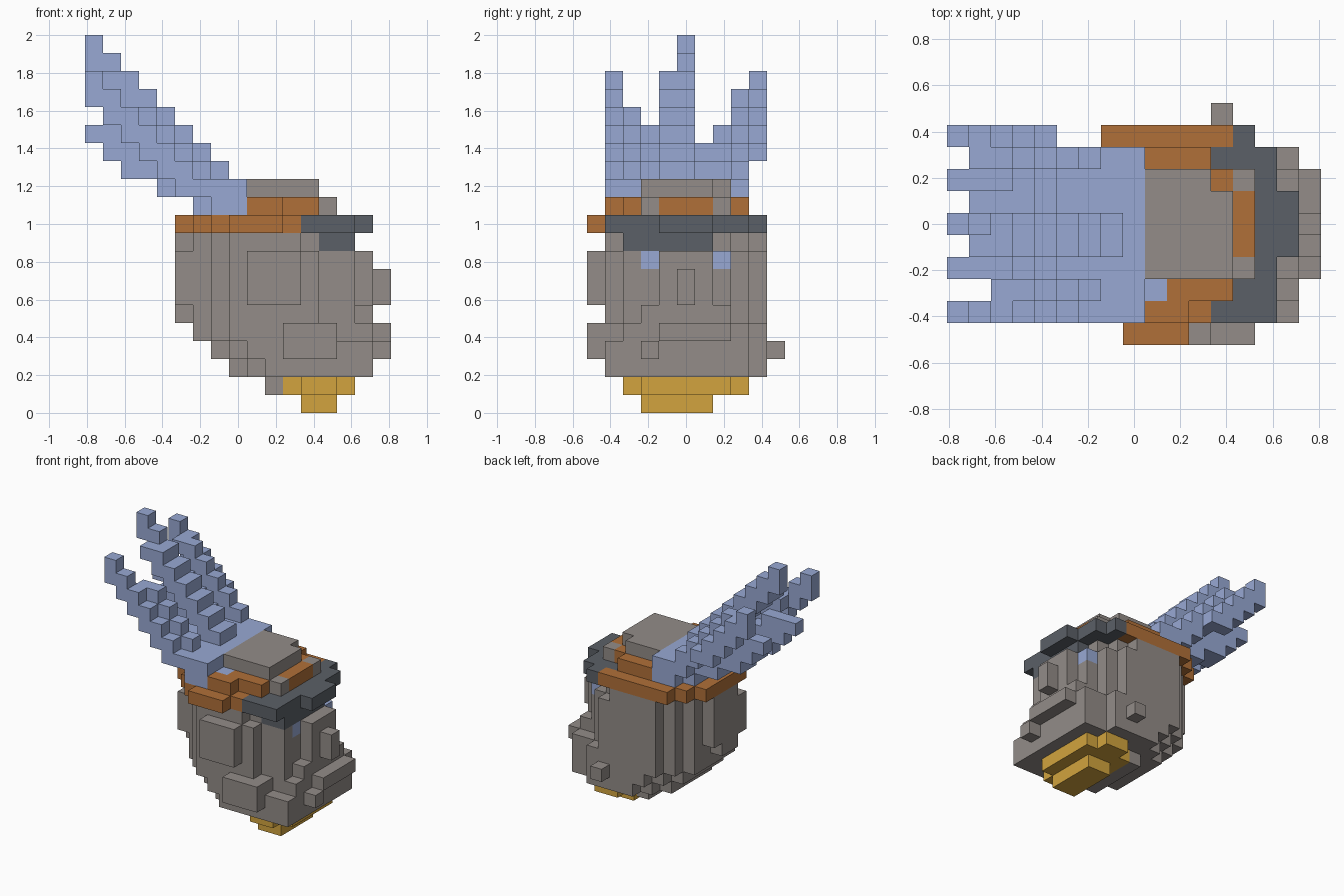
import bpy
import bmesh

cube = bpy.data.objects.get("Cube")
if cube:
    bpy.data.objects.remove(cube, do_unlink=True)

GRID_X, GRID_Y, GRID_Z = 17, 11, 21
UNIT = 2 / GRID_Z
cells = {}


def linear(hex_colour):
    values = [int(hex_colour[n:n + 2], 16) / 255 for n in (0, 2, 4)]
    return [((v + 0.055) / 1.055) ** 2.4 for v in values] + [1]


def material(name, hex_colour):
    mat = bpy.data.materials.new(name)
    mat.use_nodes = True
    mat.diffuse_color = linear(hex_colour)
    shader = next(n for n in mat.node_tree.nodes if n.type == "BSDF_PRINCIPLED")
    shader.inputs["Base Color"].default_value = linear(hex_colour)
    return mat


def block(part, xs, ys, zs, cut=0):
    """Fill a half-open range of grid cells, optionally clipping its corners."""
    for i in range(*xs):
        for j in range(*ys):
            edge = min(i - xs[0], xs[1] - 1 - i) + min(j - ys[0], ys[1] - 1 - j)
            if edge >= cut:
                for k in range(*zs):
                    cells[i, j, k] = part


def build(part, mat):
    """Turn the exposed sides of one part's cells into a mesh."""
    bm = bmesh.new()
    verts = {}

    def corner(p):
        if p not in verts:
            verts[p] = bm.verts.new(((p[0] - GRID_X / 2) * UNIT,
                                     (p[1] - GRID_Y / 2) * UNIT, p[2] * UNIT))
        return verts[p]

    for cell in [c for c, owner in cells.items() if owner == part]:
        for axis in range(3):
            u, v = (axis + 1) % 3, (axis + 2) % 3
            for side in (0, 1):
                neighbour = list(cell)
                neighbour[axis] += 2 * side - 1
                if tuple(neighbour) in cells:
                    continue
                ring = []
                for a, b in ((0, 0), (1, 0), (1, 1), (0, 1)):
                    p = list(cell)
                    p[axis] += side
                    p[u] += a
                    p[v] += b
                    ring.append(corner(tuple(p)))
                bm.faces.new(ring if side else ring[::-1])
    mesh = bpy.data.meshes.new(part)
    bm.to_mesh(mesh)
    bm.free()
    mesh.materials.append(mat)
    bpy.context.collection.objects.link(bpy.data.objects.new(part, mesh))


# Head: tapered rounded layers, widening upward and to the back
block("head", (10, 15), (3, 8), (1, 2))
for level, back in enumerate((8, 7, 6), start=2):
    block("head", (back, 16), (1, 10), (level, level + 1), 2)
block("head", (6, 15), (1, 10), (5, 9), 2)
block("head", (14, 15), (2, 3), (5, 9))
block("head", (6, 14), (1, 10), (9, 10), 2)

# Beard ledge, face front and nose
block("head", (14, 16), (1, 9), (2, 4))
block("head", (14, 16), (2, 9), (4, 5))
block("head", (16, 17), (3, 4), (3, 4))
block("head", (16, 17), (4, 8), (4, 5))
block("head", (15, 16), (3, 8), (5, 6))
block("head", (15, 16), (4, 7), (6, 9))
block("head", (16, 17), (5, 6), (6, 8))

# Raised plates on the sides and the back of the head
block("head", (9, 12), (0, 1), (6, 9))
block("head", (11, 14), (0, 1), (3, 5))
block("head", (12, 13), (10, 11), (3, 4))
block("head", (5, 6), (3, 7), (6, 9))
block("head", (5, 6), (4, 7), (9, 10))
block("head", (5, 6), (4, 6), (5, 6))

# Neck
block("neck", (12, 14), (3, 7), (0, 1))
block("neck", (11, 15), (2, 9), (1, 2), 1)

# Headband: wide ring, side clasp and upper ring
block("headband", (6, 14), (1, 10), (10, 11), 1)
block("headband", (5, 6), (3, 8), (10, 11))
block("headband", (8, 11), (0, 1), (10, 11))
block("headband", (9, 11), (1, 2), (11, 12))
block("headband", (9, 13), (2, 3), (11, 12))
block("headband", (9, 12), (8, 9), (11, 12))

# Crown
block("crown", (9, 14), (3, 8), (11, 12))
block("crown", (9, 13), (3, 8), (12, 13))
del cells[12, 7, 12]
block("headband", (13, 14), (4, 7), (11, 12))
block("headband", (12, 13), (7, 8), (11, 12))

# Visor with a lower brow
block("visor", (12, 15), (1, 2), (10, 11))
block("visor", (13, 15), (2, 8), (10, 11))
block("visor", (12, 15), (8, 9), (10, 11))
block("visor", (13, 14), (9, 10), (10, 11))
block("visor", (15, 16), (4, 7), (10, 11))
block("visor", (13, 15), (2, 7), (9, 10))

# Eyes
for side in (3, 7):
    block("eyes", (14, 15), (side, side + 1), (8, 9))

# Plume: a shared root and slanting stepped strands
block("plume", (7, 9), (1, 9), (11, 12))
block("plume", (6, 7), (3, 8), (11, 12))
block("plume", (9, 10), (2, 3), (11, 12))
block("plume", (6, 9), (1, 9), (12, 13))
block("plume", (4, 6), (3, 8), (12, 13))


def strand(row, top, slant, width, bottom=13):
    for level in range(bottom, top):
        end = slant - level
        block("plume", (max(0, end - width), end), (row, row + 1), (level, level + 1))


strand(1, 19, 19, 2, 12)
strand(2, 17, 20, 2)
strand(3, 16, 18, 3)
strand(4, 19, 21, 2)
strand(5, 21, 21, 2)
strand(6, 15, 18, 3)
strand(7, 16, 18, 3)
strand(8, 18, 20, 2)
strand(9, 19, 19, 2, 14)

# Colours and meshes
stone = material("stone grey", "938c88")
blue = material("dusty blue", "98a9d4")
palette = {
    "head": stone,
    "crown": stone,
    "neck": material("gold", "d2a43e"),
    "headband": material("copper brown", "b07038"),
    "visor": material("slate", "5b6067"),
    "eyes": blue,
    "plume": blue,
}
for part, mat in palette.items():
    build(part, mat)
